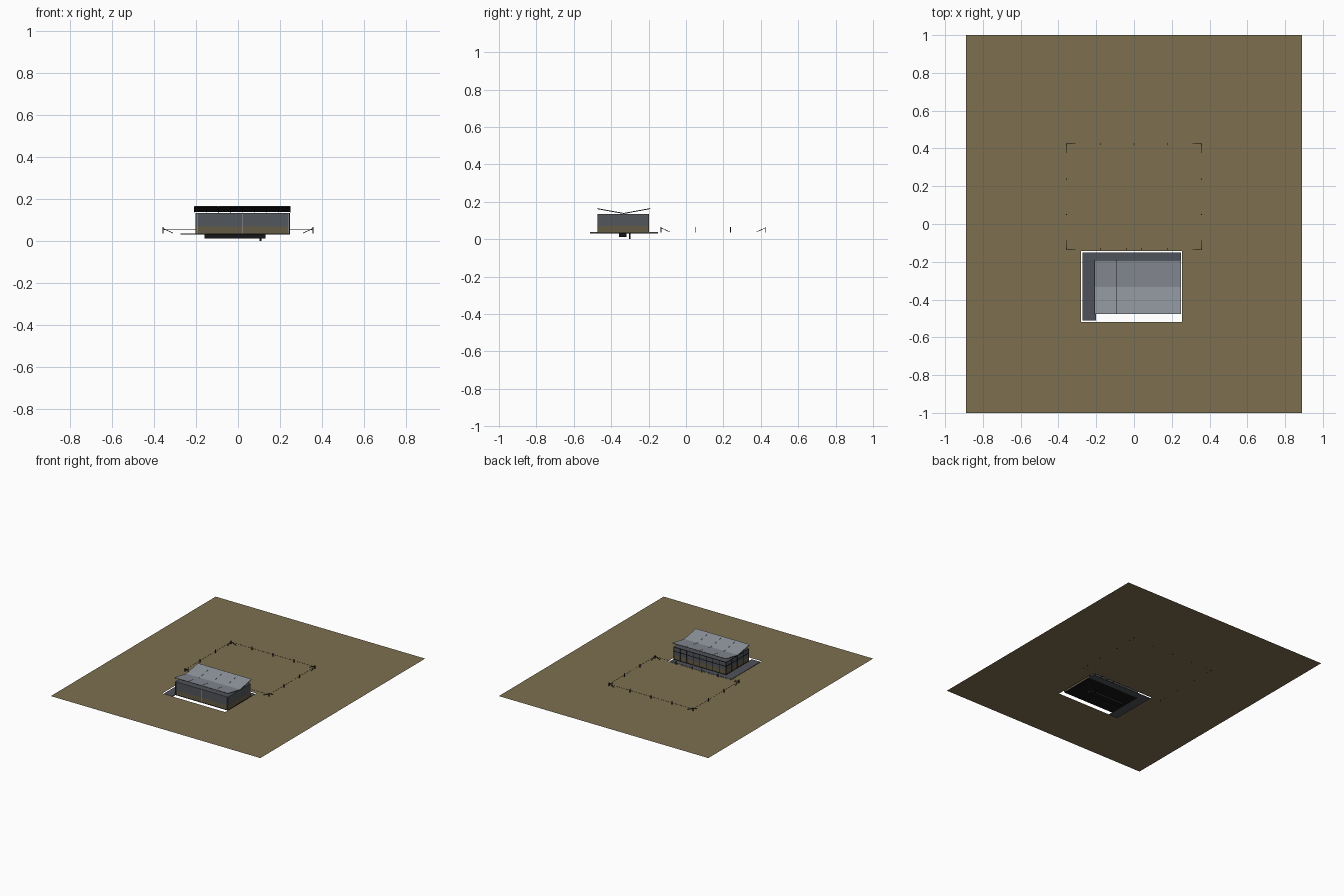
import bpy, bmesh
from mathutils import Vector

if "Cube" in bpy.data.objects:
    bpy.data.objects.remove(bpy.data.objects["Cube"])


def material(name, rgb):
    m = bpy.data.materials.new(name)
    m.diffuse_color = (*rgb, 1)
    m.use_nodes = True
    m.node_tree.nodes["Principled BSDF"].inputs["Base Color"].default_value = m.diffuse_color
    return m


EARTH = material("earth", (0.205, 0.156, 0.078))
ROOF = material("roof_metal", (0.27, 0.295, 0.33))
DECK = material("deck_grey", (0.078, 0.085, 0.1))
GLASS = material("glass_grey", (0.085, 0.092, 0.105))
BROWN = material("lower_glass_brown", (0.13, 0.105, 0.06))
BLACK = material("black_steel", (0.008, 0.008, 0.009))
TRIM = material("pale_trim", (0.35, 0.36, 0.38))


def finish(name, bm, mat):
    bmesh.ops.recalc_face_normals(bm, faces=bm.faces)
    me = bpy.data.meshes.new(name)
    bm.to_mesh(me)
    bm.free()
    me.materials.append(mat)
    ob = bpy.data.objects.new(name, me)
    bpy.context.collection.objects.link(ob)
    return ob


def add_box(bm, x0, x1, y0, y1, z0, z1):
    vs = bmesh.ops.create_cube(bm, size=1)["verts"]
    for v in vs:
        v.co = Vector(((x0 + x1) / 2 + v.co.x * (x1 - x0),
                       (y0 + y1) / 2 + v.co.y * (y1 - y0),
                       (z0 + z1) / 2 + v.co.z * (z1 - z0)))


def boxes(name, mat, *dims):
    bm = bmesh.new()
    for d in dims:
        add_box(bm, *d)
    return finish(name, bm, mat)


def bars(name, mat, thick, pairs):
    """Thin square bars between pairs of points."""
    bm = bmesh.new()
    for p, q in pairs:
        p, q = Vector(p), Vector(q)
        rot = (q - p).to_track_quat('Z', 'Y')
        for v in bmesh.ops.create_cube(bm, size=1)["verts"]:
            c = Vector((v.co.x * thick, v.co.y * thick, v.co.z * (q - p).length))
            v.co = (p + q) / 2 + rot @ c
    return finish(name, bm, mat)


# ground sheet with a rectangular opening for the building
bm = bmesh.new()
xs, ys = (-0.89, -0.28, 0.255, 0.89), (-1, -0.52, -0.143, 1)
g = [[bm.verts.new((x, y, 0.04)) for x in xs] for y in ys]
for j in range(3):
    for i in range(3):
        if (i, j) != (1, 1):
            bm.faces.new((g[j][i], g[j][i + 1], g[j + 1][i + 1], g[j + 1][i]))
finish("ground", bm, EARTH)

# building extents
X0, X1, Y0, Y1 = -0.2, 0.245, -0.473, -0.2
YM, ZF, ZT = -0.333, 0.036, 0.134

# floor, side terrace, rear terrace
boxes("floor", BLACK, (X0, X1, Y0, Y1, 0.031, 0.035))
boxes("terrace", DECK, (-0.273, X0, -0.512, -0.15, 0.031, 0.037),
      (X0, 0.248, Y1, -0.15, 0.031, 0.037))

# sunken beam and drain under the floor
boxes("under_beam", BLACK, (-0.16, 0.13, -0.357, -0.317, 0.012, 0.031))
boxes("drain", BLACK, (0.103, 0.111, -0.304, -0.296, 0.0, 0.031))

# glazed walls in two tones, flat ceiling
for nm, mat, a, b in (("lower_walls", BROWN, ZF, 0.07), ("upper_walls", GLASS, 0.07, ZT)):
    t = 0.003
    boxes(nm, mat, (X0, X1, Y0, Y0 + t, a, b), (X0, X1, Y1 - t, Y1, a, b),
          (X0, X0 + t, Y0, Y1, a, b), (X1 - t, X1, Y0, Y1, a, b))
boxes("ceiling", DECK, (X0, X1, Y0, Y1, ZT - 0.003, ZT))

# frames: mullions on the rear and left walls, pale joints on the front
frames = []
for i in range(9):
    x = X0 + (X1 - X0) * i / 8
    frames.append(((x, Y1 + 0.001, ZF), (x, Y1 + 0.001, ZT)))
for i in range(5):
    y = Y0 + (Y1 - Y0) * i / 4
    frames.append(((X0 - 0.001, y, ZF), (X0 - 0.001, y, ZT)))
for z in (ZF + 0.002, 0.1, ZT - 0.002):
    frames.append(((X0, Y1 + 0.001, z), (X1, Y1 + 0.001, z)))
    frames.append(((X0 - 0.001, Y0, z), (X0 - 0.001, Y1, z)))
frames.append(((X1, Y0, ZF), (X1, Y0, ZT)))
bars("window_frames", BLACK, 0.003, frames)
bars("front_joints", TRIM, 0.002,
     [((x, Y0 - 0.0005, ZF), (x, Y0 - 0.0005, ZT)) for x in (X0 + 0.006, 0.02, X1 - 0.006)])

# butterfly roof: four thin panels on each slope, rafters and edge beams below
R0, R1, ZE = -0.208, 0.25, 0.164
w = (R1 - R0) / 4
for side, ye in (("front", -0.477), ("rear", -0.19)):
    bm = bmesh.new()
    for i in range(4):
        a, b = R0 + i * w + 0.0006, R0 + (i + 1) * w - 0.0006
        quad = [(a, ye, ZE), (b, ye, ZE), (b, YM, 0.138), (a, YM, 0.138)]
        low = [bm.verts.new(p) for p in quad]
        top = [bm.verts.new((x, y, z + 0.002)) for x, y, z in quad]
        bm.faces.new(low)
        bm.faces.new(top)
        for k in range(4):
            bm.faces.new((low[k], low[k - 1], top[k - 1], top[k]))
    finish(side + "_roof", bm, ROOF)
    inset = 0.004 if ye < YM else -0.004
    raf = [((R0 + 0.002 + i * (R1 - R0 - 0.004) / 8, ye + inset, ZE - 0.002),
            (R0 + 0.002 + i * (R1 - R0 - 0.004) / 8, YM, 0.1365)) for i in range(9)]
    raf.append(((R0, ye + inset, ZE - 0.002), (R1, ye + inset, ZE - 0.002)))
    bars(side + "_rafters", BLACK, 0.003, raf)
    # dark soffit under the slope
    bm = bmesh.new()
    bm.faces.new([bm.verts.new(p) for p in (
        (R0, ye, ZE - 0.0008), (R1, ye, ZE - 0.0008), (R1, YM, 0.1372), (R0, YM, 0.1372))])
    finish(side + "_soffit", bm, BLACK)

# wire fence: braced corner posts, line posts, single wire
FX, FY0, FY1, FZ0, FZ1 = 0.357, -0.133, 0.424, 0.036, 0.066
posts, braces = [], []
for x in (-FX, FX):
    for y in (FY0, FY1):
        posts.append((x, y))
        sx, sy = (-0.048 if x > 0 else 0.048), (-0.048 if y > 0 else 0.048)
        for d in ((sx, 0), (0, sy)):
            braces.append(((x, y, FZ1 - 0.006), (x + d[0], y + d[1], 0.038)))
    posts += [(x, 0.05), (x, 0.238)]
posts += [(x, FY1) for x in (-0.178, 0, 0.178)]
posts += [(x, FY0) for x in (-0.178, -0.04, 0.04, 0.178)]
bars("fence_posts", BLACK, 0.004, [((x, y, FZ0), (x, y, FZ1)) for x, y in posts])
bars("fence_braces", BLACK, 0.003, braces)
wires = []
for z in (0.054,):
    wires += [((x, FY0, z), (x, FY1, z)) for x in (-FX, FX)]
    wires += [((-FX, FY1, z), (FX, FY1, z)),
              ((-FX, FY0, z), (-0.04, FY0, z)), ((0.04, FY0, z), (FX, FY0, z))]
bars("fence_wire", BLACK, 0.0007, wires)
